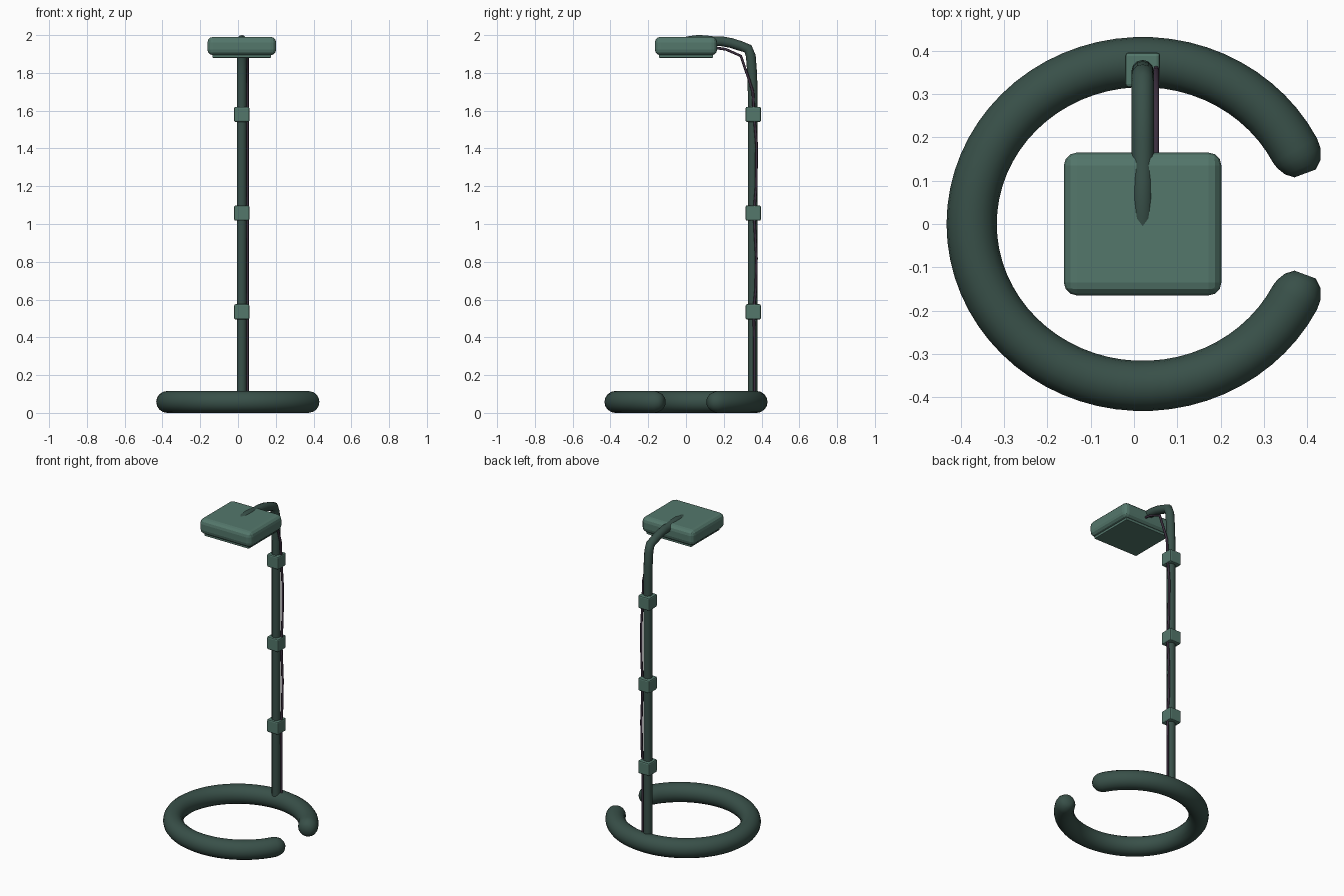
import bpy, bmesh
from math import sin, cos, pi, radians
from mathutils import Vector

if "Cube" in bpy.data.objects:
    bpy.data.objects.remove(bpy.data.objects["Cube"])

CX = 0.02  # centre line of stand and head


def material(name, rgb):
    m = bpy.data.materials.new(name)
    m.diffuse_color = (*rgb, 1)
    m.use_nodes = True
    m.node_tree.nodes["Principled BSDF"].inputs["Base Color"].default_value = m.diffuse_color
    return m


DARK = material("dark green", (0.040, 0.080, 0.066))
GREEN = material("soft green", (0.088, 0.185, 0.148))
PURPLE = material("dark purple", (0.045, 0.028, 0.050))


def finish(name, bm, mat, bevel=0, segments=2):
    bmesh.ops.recalc_face_normals(bm, faces=bm.faces)
    mesh = bpy.data.meshes.new(name)
    bm.to_mesh(mesh)
    bm.free()
    ob = bpy.data.objects.new(name, mesh)
    bpy.context.collection.objects.link(ob)
    mesh.materials.append(mat)
    if bevel:
        mod = ob.modifiers.new("rounded edges", "BEVEL")
        mod.width, mod.segments = bevel, segments
    else:
        bpy.ops.object.select_all(action="DESELECT")
        ob.select_set(True)
        bpy.context.view_layer.objects.active = ob
        bpy.ops.object.shade_smooth_by_angle(angle=radians(50))
    return ob


def sweep(name, points, radii, side, sides, mat):
    """Tube along a path; side is a fixed vector square to the path."""
    pts = [Vector(p) for p in points]
    side = Vector(side)
    bm = bmesh.new()
    rings = []
    for i, p in enumerate(pts):
        tangent = pts[min(i + 1, len(pts) - 1)] - pts[max(i - 1, 0)]
        up = tangent.cross(side).normalized()
        angles = [2 * pi * k / sides for k in range(sides)]
        rings.append([bm.verts.new(p + radii[i] * (cos(a) * side + sin(a) * up))
                      for a in angles])
    for a, b in zip(rings, rings[1:]):
        for k in range(sides):
            n = (k + 1) % sides
            bm.faces.new((a[k], a[n], b[n], b[k]))
    bm.faces.new(rings[0])
    bm.faces.new(rings[-1])
    return finish(name, bm, mat)


def box(name, centre, size, mat, bevel, segments=2):
    bm = bmesh.new()
    bmesh.ops.create_cube(bm, size=1)
    bmesh.ops.scale(bm, vec=size, verts=bm.verts)
    bmesh.ops.translate(bm, vec=centre, verts=bm.verts)
    return finish(name, bm, mat, bevel, segments)


# open ring base with domed ends
R = 0.058
caps = [(18.2, 0.45), (20.5, 0.76), (24, 0.95)]
arc = [27 + 306 * i / 56 for i in range(57)]
degrees = [c[0] for c in caps] + arc + [360 - c[0] for c in reversed(caps)]
scale = [c[1] for c in caps] + [1] * len(arc) + [c[1] for c in reversed(caps)]
sweep("ring_base",
      [(CX + 0.395 * cos(radians(d)), 0.374 * sin(radians(d)), R) for d in degrees],
      [R * s for s in scale], (0, 0, 1), 16, DARK)

# upright pole bending forward into the lamp head
pole = [(0.353, 0.06), (0.353, 1.0), (0.353, 1.70), (0.350, 1.80), (0.343, 1.89),
        (0.328, 1.928), (0.290, 1.942), (0.24, 1.958), (0.19, 1.967), (0.14, 1.968),
        (0.10, 1.973), (0.06, 1.974), (0.02, 1.969), (-0.015, 1.962)]
sweep("pole", [(CX, y, z) for y, z in pole], [0.026] * len(pole), (1, 0, 0), 12, DARK)

# clips holding the cable
for i, z in enumerate((0.535, 1.058, 1.58)):
    box(f"cable_clip_{i + 1}", (CX, 0.356, z), (0.081, 0.081, 0.081), GREEN, 0.008)

# thin cable slung between the clips
cable = [(0.362, 0.10), (0.362, 0.40), (0.358, 0.54), (0.370, 0.66), (0.373, 0.82),
         (0.360, 1.06), (0.372, 1.20), (0.374, 1.42), (0.360, 1.58), (0.354, 1.70),
         (0.335, 1.76), (0.290, 1.89), (0.21, 1.925), (0.14, 1.935)]
sweep("cable", [(0.051, y, z) for y, z in cable], [0.007] * len(cable),
      (1, 0, 0), 8, PURPLE)

# lamp head and light panel beneath it
box("lamp_head", (CX, 0, 1.942), (0.364, 0.33, 0.097), GREEN, 0.03, 3)
box("light_panel", (CX, 0, 1.896), (0.312, 0.288, 0.032), GREEN, 0.004)
